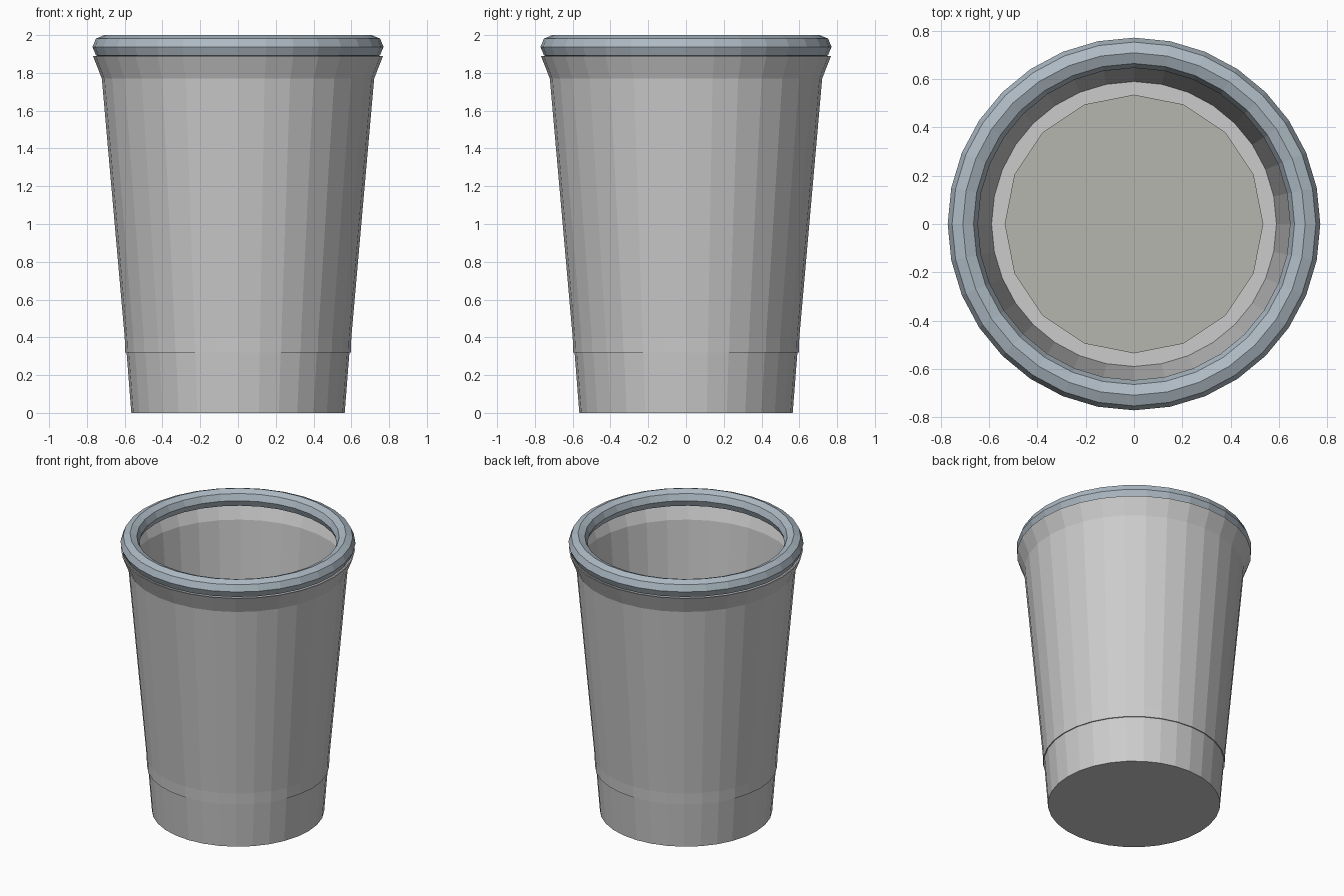
import bpy, bmesh, math

if "Cube" in bpy.data.objects:
    bpy.data.objects.remove(bpy.data.objects["Cube"])


def material(name, color):
    m = bpy.data.materials.new(name)
    m.diffuse_color = (*color, 1)
    m.use_nodes = True
    m.node_tree.nodes["Principled BSDF"].inputs["Base Color"].default_value = m.diffuse_color
    return m


def lathe(name, profile, sides=32, mat=None, closed=False):
    """Spin (radius, z) points around z; an open profile is capped at both ends."""
    bm = bmesh.new()
    rings = []
    for r, z in profile:
        rings.append([bm.verts.new((r * math.cos(2 * math.pi * i / sides),
                                    r * math.sin(2 * math.pi * i / sides), z))
                      for i in range(sides)])
    pairs = list(zip(rings, rings[1:]))
    if closed:
        pairs.append((rings[-1], rings[0]))
    else:
        bm.faces.new(rings[0])
        bm.faces.new(rings[-1])
    for a, b in pairs:
        for i in range(sides):
            j = (i + 1) % sides
            bm.faces.new((a[i], a[j], b[j], b[i]))
    bmesh.ops.recalc_face_normals(bm, faces=bm.faces)
    me = bpy.data.meshes.new(name)
    bm.to_mesh(me)
    bm.free()
    ob = bpy.data.objects.new(name, me)
    bpy.context.collection.objects.link(ob)
    if mat:
        me.materials.append(mat)
    return ob


# Thin tapered wall with a small step near the base, a flared top and raised floor
lathe("cup_body", [
    (0.565, 0.0), (0.590, 0.32), (0.597, 0.32), (0.600, 0.40),
    (0.721, 1.77), (0.768, 1.89),
    (0.760, 1.89), (0.713, 1.77), (0.589, 0.32)])

# Rolled rim: an eight-sided ring section
R, r, zc = 0.708, 0.0625, 1.9375
lathe("rolled_rim",
      [(R + r * math.cos(k * math.pi / 4), zc + r * math.sin(k * math.pi / 4))
       for k in range(8)],
      mat=material("rim_blue_grey", (0.42, 0.49, 0.55)), closed=True)

# Sixteen-sided disc lying on the inner floor
lathe("floor_disc", [(0.535, 0.315), (0.535, 0.33)], sides=16,
      mat=material("warm_grey", (0.46, 0.47, 0.42)))
